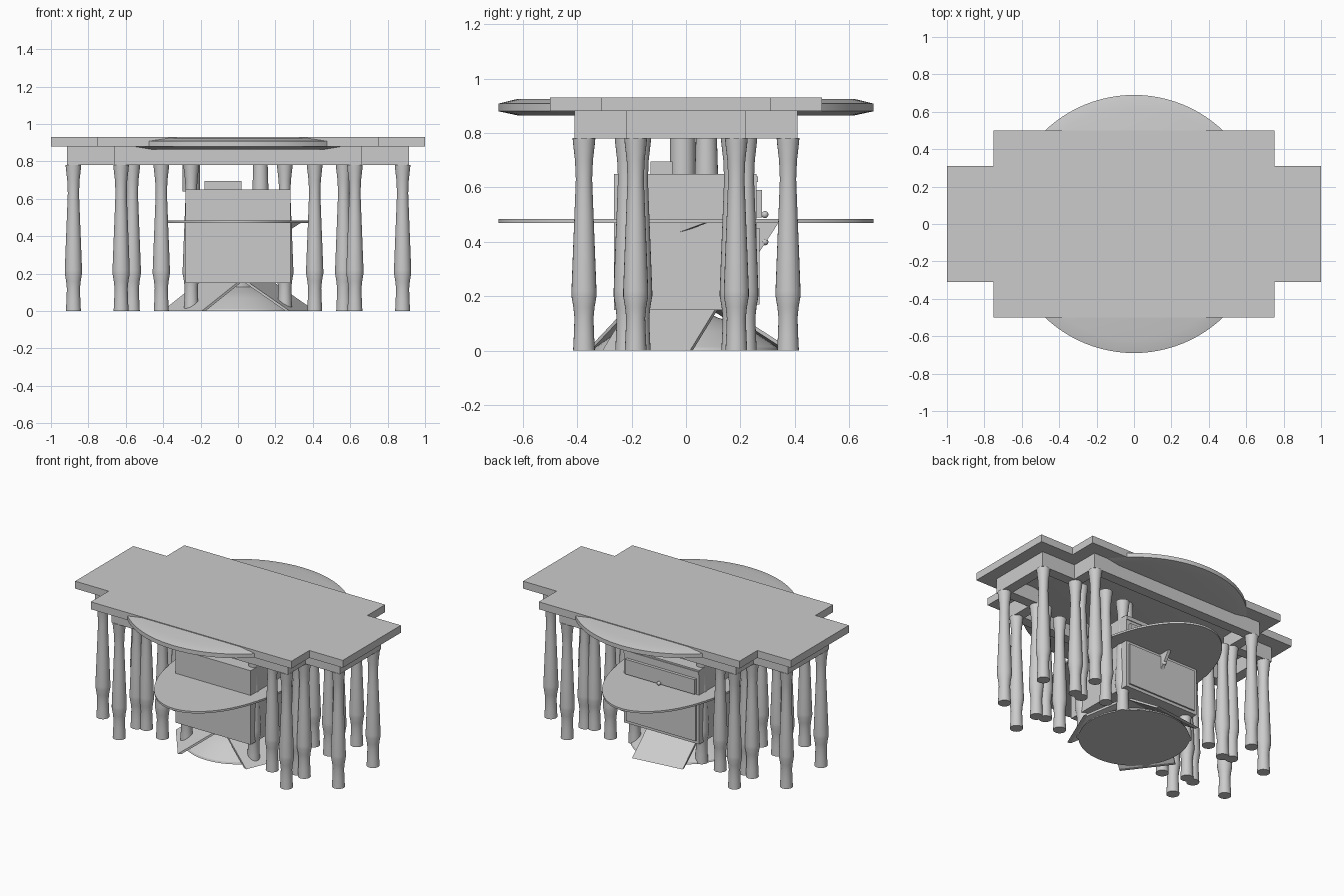
import bpy, bmesh, math
from mathutils import Matrix

if "Cube" in bpy.data.objects:
    bpy.data.objects.remove(bpy.data.objects["Cube"])


def finish(name, bm, smooth=False):
    bmesh.ops.recalc_face_normals(bm, faces=bm.faces[:])
    me = bpy.data.meshes.new(name)
    bm.to_mesh(me)
    bm.free()
    ob = bpy.data.objects.new(name, me)
    bpy.context.collection.objects.link(ob)
    if smooth:
        bpy.ops.object.select_all(action='DESELECT')
        ob.select_set(True)
        bpy.context.view_layer.objects.active = ob
        bpy.ops.object.shade_smooth_by_angle(angle=math.radians(30))
    return ob


def box(name, x0, x1, y0, y1, z0, z1):
    bm = bmesh.new()
    m = Matrix.Translation(((x0 + x1) / 2, (y0 + y1) / 2, (z0 + z1) / 2)) @ \
        Matrix.Diagonal((x1 - x0, y1 - y0, z1 - z0, 1))
    bmesh.ops.create_cube(bm, size=1, matrix=m)
    return finish(name, bm)


def lathe(name, profile, x=0, y=0, sx=1, sy=1, n=32):
    """Closed turned shape from (radius, z) points, bottom to top."""
    bm = bmesh.new()
    rings = [[bm.verts.new((x + sx * r * math.cos(2 * math.pi * i / n),
                            y + sy * r * math.sin(2 * math.pi * i / n), z)) for i in range(n)]
             for r, z in profile]
    for a, b in zip(rings, rings[1:]):
        for i in range(n):
            j = (i + 1) % n
            bm.faces.new((a[i], a[j], b[j], b[i]))
    bm.faces.new(rings[0][::-1])
    bm.faces.new(rings[-1])
    return finish(name, bm, True)


def prism(name, profile, width, angle, ox=0, oy=0):
    """Extrude a (radial, z) profile sideways, pointing along the given angle."""
    bm = bmesh.new()
    a = math.radians(angle)
    c, s = math.cos(a), math.sin(a)
    sides = [[bm.verts.new((ox + r * c - w * s, oy + r * s + w * c, z)) for r, z in profile]
             for w in (-width / 2, width / 2)]
    for f in sides:
        bm.faces.new(f)
    n = len(profile)
    for i in range(n):
        j = (i + 1) % n
        bm.faces.new((sides[0][i], sides[0][j], sides[1][j], sides[1][i]))
    return finish(name, bm)


def cross(ax, ay, bx, by):
    """Outline of a plus-shaped slab: long arm ax*ay, wide body bx*by."""
    q = [(ax, ay), (bx, ay), (bx, by)]
    out = []
    for sx, sy in ((1, 1), (-1, 1), (-1, -1), (1, -1)):
        pts = [(sx * px, sy * py) for px, py in q]
        out += pts if sx * sy > 0 else pts[::-1]
    return out


# Plus-shaped table top
bm = bmesh.new()
outline = cross(1, .31, .75, .5)
top = bm.faces.new([bm.verts.new((px, py, .88)) for px, py in outline])
ext = bmesh.ops.extrude_face_region(bm, geom=[top])
bmesh.ops.translate(bm, vec=(0, 0, .05), verts=[v for v in ext['geom'] if isinstance(v, bmesh.types.BMVert)])
bm.faces.new([v for v in top.verts]) if not top.is_valid else None
finish("table_top", bm)

# Hollow apron following the table top
bm = bmesh.new()
t = .07
loops = [[bm.verts.new((px, py, z)) for px, py in o]
         for o, z in ((cross(.915, .22, .66, .41), .78), (cross(.915, .22, .66, .41), .88),
                      (cross(.915 - t, .22 - t, .66 - t, .41 - t), .88),
                      (cross(.915 - t, .22 - t, .66 - t, .41 - t), .78))]
for k in range(4):
    a, b = loops[k], loops[(k + 1) % 4]
    for i in range(12):
        j = (i + 1) % 12
        bm.faces.new((a[i], a[j], b[j], b[i]))
finish("apron", bm)

# Round top with chamfered rim
lathe("round_top", [(.62, .865), (.69, .88), (.69, .908), (.62, .925)], n=96)

# Turned legs, mirrored to all four quarters
LEG = [(.040, 0), (.037, .06), (.035, .12), (.039, .16), (.046, .2), (.046, .22), (.041, .35),
       (.035, .5), (.030, .63), (.033, .70), (.040, .76), (.042, .782)]
for lx, ly in ((.88, .185), (.625, .375), (.625, .185), (.565, .17), (.41, .22), (.25, .19)):
    for sx in (-1, 1):
        for sy in (-1, 1):
            lathe("turned_leg", LEG, sx * lx, sy * ly, n=24)

# Posts and block between cabinet and top
lathe("post", [(.043, .64), (.036, .87)], .12, .075, n=24)
lathe("post", [(.047, .64), (.047, .87)], -.25, -.012, n=24)
box("top_block", -.18, .02, -.13, -.05, .64, .695)

# Cabinet with drawer and lower panel on the back
box("cabinet", -.28, .28, -.265, .26, .15, .65)
box("cabinet_trim", -.28, .28, .255, .265, .62, .64)
box("drawer_front", -.26, .26, .255, .28, .49, .59)
box("lower_panel", -.26, .26, .255, .27, .17, .45)
for kz in (.5, .4):
    bm = bmesh.new()
    bmesh.ops.create_uvsphere(bm, u_segments=16, v_segments=8, radius=.013,
                              matrix=Matrix.Translation((0, .29, kz)))
    finish("knob", bm, True)

# Oval leaf around the cabinet and its braces
lathe("oval_leaf", [(1, .47), (1, .483)], sx=.4, sy=.69, n=96)
prism("back_brace", [(.255, .47), (.34, .47), (.255, .34)], .02, 90)
prism("side_brace", [(0, .47), (.11, .47), (0, .435)], .02, 60, .27, -.02)

# Domed base, neck and three sloping feet
lathe("domed_base", [(.34, 0), (.335, .012), (.25, .07), (.19, .102), (.12, .12), (.1, .13), (.1, .155)], n=64)
for ang in (97, 217, 337):
    prism("sloping_foot", [(.375, 0), (.35, 0), (.10, .16), (.125, .16)], .35, ang)
